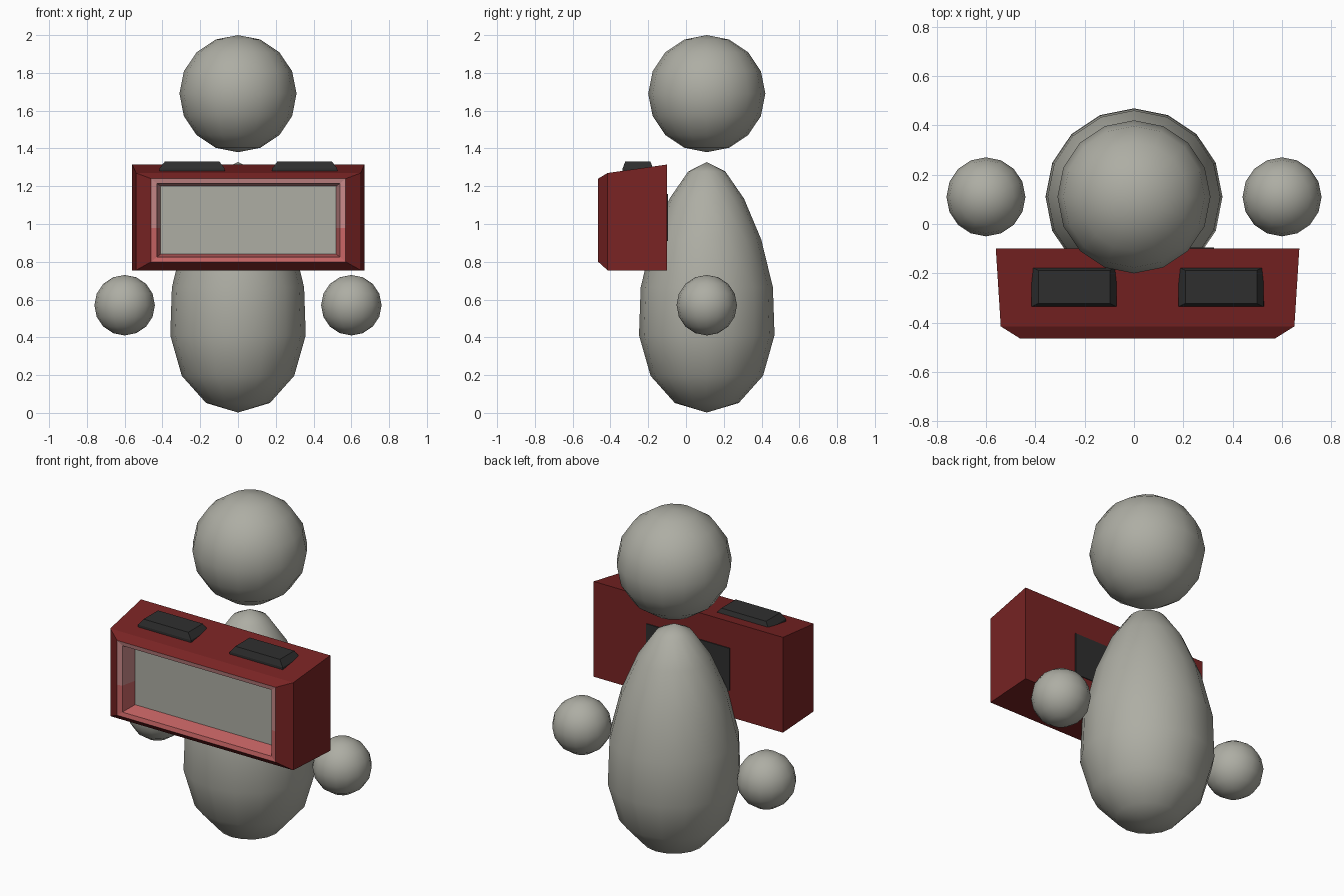
import bpy
import bmesh
import math
from mathutils import Vector

default_cube = bpy.data.objects.get("Cube")
if default_cube:
    bpy.data.objects.remove(default_cube, do_unlink=True)


def make_material(name, rgb):
    mat = bpy.data.materials.new(name)
    mat.use_nodes = True
    color = (*rgb, 1.0)
    mat.diffuse_color = color
    mat.node_tree.nodes["Principled BSDF"].inputs["Base Color"].default_value = color
    return mat


GREY = make_material("warm_grey", (0.42, 0.42, 0.37))
RED = make_material("dark_red", (0.19, 0.017, 0.017))
PALE_PINK = make_material("pale_pink", (0.58, 0.25, 0.25))
ROSE = make_material("rose", (0.58, 0.13, 0.13))
BLACK = make_material("charcoal", (0.028, 0.028, 0.028))

AXIS_Y = 0.11     # depth of the figure's centre line
BOX_X = 0.055     # sideways centre of the box


def finish(name, bm, materials, smooth=False):
    bmesh.ops.recalc_face_normals(bm, faces=bm.faces[:])
    mesh = bpy.data.meshes.new(name)
    bm.to_mesh(mesh)
    bm.free()
    for mat in materials:
        mesh.materials.append(mat)
    if smooth:
        mesh.shade_smooth()
    obj = bpy.data.objects.new(name, mesh)
    bpy.context.collection.objects.link(obj)
    return obj


def ball(name, x, z, radius, half_height=None, taper=0.0):
    """Low-poly ball; taper narrows it towards the top."""
    bm = bmesh.new()
    bmesh.ops.create_uvsphere(bm, u_segments=16, v_segments=8, radius=1)
    for v in bm.verts:
        r = radius - taper * v.co.z
        v.co = Vector((x + v.co.x * r, AXIS_Y + v.co.y * r,
                       z + v.co.z * (half_height or radius)))
    return finish(name, bm, [GREY], smooth=True)


def loft(bm, rings):
    """Join rings of four points; returns the bands of faces and both caps."""
    loops = [[bm.verts.new(p) for p in ring] for ring in rings]
    bands = []
    for a, b in zip(loops, loops[1:]):
        bands.append([bm.faces.new((a[i], a[(i + 1) % 4], b[(i + 1) % 4], b[i]))
                      for i in range(4)])
    return bands, bm.faces.new(loops[0]), bm.faces.new(loops[-1])


def upright(y, half_x, z0, z1):
    return [(BOX_X + sx * half_x, y, z) for sx, z in
            ((-1, z0), (1, z0), (1, z1), (-1, z1))]


def level(z, x, half_x, y, half_y):
    return [(x + sx * half_x, y + sy * half_y, z) for sx, sy in
            ((-1, -1), (1, -1), (1, 1), (-1, 1))]


# Figure: egg-shaped body, floating head and hands
ball("body", 0, 0.665, 0.35, half_height=0.663, taper=0.1)
ball("head", 0, 1.69, 0.31)
for side, x in (("left", 0.6), ("right", -0.6)):
    ball(side + "_hand", x, 0.57, 0.16)

# Box: tapered shell, chamfered front, pink rim, recessed screen
bm = bmesh.new()
bands, back, screen = loft(bm, [
    upright(-0.10, 0.615, 0.755, 1.315),
    upright(-0.415, 0.595, 0.755, 1.27),
    upright(-0.465, 0.515, 0.80, 1.24),
    upright(-0.46, 0.485, 0.825, 1.215),
    upright(-0.37, 0.465, 0.84, 1.20),
])
screen.material_index = 1
pink = bands[2] + bands[3]
for face in pink:
    face.material_index = 2
edges = {e for f in pink for e in f.edges}
bmesh.ops.bisect_plane(bm, geom=pink + list(edges), dist=0.0001,
                       plane_co=(0, 0, 0.98), plane_no=(0, 0, 1))
for face in bm.faces:
    if face.material_index == 2 and face.calc_center_median().z < 0.98:
        face.material_index = 3
finish("screen_box", bm, [RED, GREY, PALE_PINK, ROSE])

# Two bevelled pads on the top of the box
for side, direction in (("left", 1), ("right", -1)):
    bm = bmesh.new()
    x = BOX_X + direction * 0.298
    loft(bm, [level(1.27, x, 0.174, -0.255, 0.08),
              level(1.295, x, 0.172, -0.255, 0.08),
              level(1.33, x, 0.145, -0.255, 0.067)])
    finish(side + "_top_pad", bm, [BLACK])

# Dark panel on the back of the box
bm = bmesh.new()
loft(bm, [upright(-0.102, 0.27, 0.91, 1.16), upright(-0.095, 0.27, 0.91, 1.16)])
finish("back_panel", bm, [BLACK])
